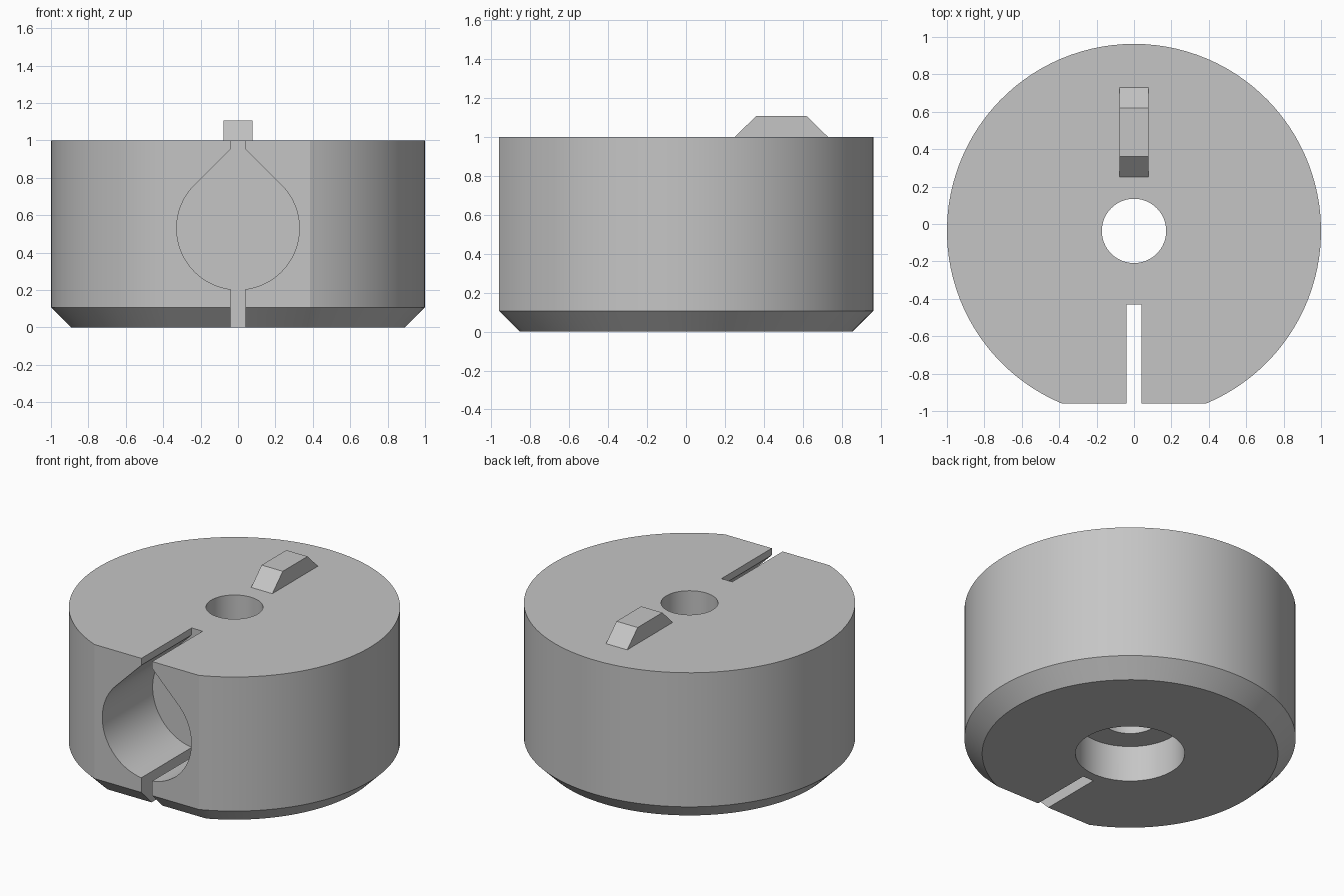
import bpy, bmesh, math

if "Cube" in bpy.data.objects:
    bpy.data.objects.remove(bpy.data.objects["Cube"])

CY = -0.037          # axis of the drum
ARC = 96

grey = bpy.data.materials.new("light grey")
grey.diffuse_color = (0.56, 0.56, 0.56, 1)
grey.use_nodes = True
grey.node_tree.nodes["Principled BSDF"].inputs["Base Color"].default_value = grey.diffuse_color


def loft(name, rings):
    """Solid skinned through equally long rings of points, capped at both ends."""
    bm = bmesh.new()
    loops = [[bm.verts.new(p) for p in ring] for ring in rings]
    n = len(loops[0])
    for a, b in zip(loops, loops[1:]):
        for i in range(n):
            j = (i + 1) % n
            bm.faces.new((a[i], a[j], b[j], b[i]))
    bm.faces.new(loops[0][::-1])
    bm.faces.new(loops[-1])
    bmesh.ops.recalc_face_normals(bm, faces=bm.faces)
    me = bpy.data.meshes.new(name)
    bm.to_mesh(me)
    bm.free()
    me.materials.append(grey)
    ob = bpy.data.objects.new(name, me)
    bpy.context.collection.objects.link(ob)
    return ob


def flatted_disc(r, flat, z):
    """Circle with its front cut off straight at distance flat from the axis."""
    half = math.acos(flat / r)
    a0, sweep = -math.pi / 2 + half, 2 * math.pi - 2 * half
    return [(r * math.cos(a0 + sweep * i / ARC),
             CY + r * math.sin(a0 + sweep * i / ARC), z) for i in range(ARC + 1)]


def circle(r, z, n=64):
    return [(r * math.cos(2 * math.pi * i / n),
             CY + r * math.sin(2 * math.pi * i / n), z) for i in range(n)]


# Drum with front flat and chamfered bottom edge
drum = loft("drum", [flatted_disc(0.893, 0.816, 0),
                     flatted_disc(1.0, 0.923, 0.107),
                     flatted_disc(1.0, 0.923, 1.0)])

# Centre hole and wider recess underneath
bore = loft("bore_cutter", [circle(0.172, -0.1), circle(0.172, 1.1)])
recess = loft("recess_cutter", [circle(0.33, -0.1), circle(0.33, 0.24)])

# Teardrop pocket with narrow slots through top and bottom
R, ZC, S = 0.328, 0.53, 0.04
low = -math.pi / 2 + math.asin(S / R)
right = [(S, -0.1)]
for i in range(41):
    a = low + (math.pi / 4 - low) * i / 40
    right.append((R * math.cos(a), ZC + R * math.sin(a)))
right += [(S, ZC + R * math.sqrt(2) - S), (S, 1.1)]
profile = right + [(-x, z) for x, z in reversed(right)]
pocket = loft("pocket_cutter", [[(x, y, z) for x, z in profile] for y in (-1.2, -0.43)])

for cutter in (bore, recess, pocket):
    mod = drum.modifiers.new(cutter.name, 'BOOLEAN')
    mod.operation = 'DIFFERENCE'
    mod.solver = 'EXACT'
    mod.object = cutter

# Bake the cuts, then drop the cutters
bpy.context.view_layer.update()
dg = bpy.context.evaluated_depsgraph_get()
cut_mesh = bpy.data.meshes.new_from_object(drum.evaluated_get(dg))
drum.modifiers.clear()
drum.data = cut_mesh
for cutter in (bore, recess, pocket):
    bpy.data.objects.remove(cutter)

bpy.ops.object.select_all(action='DESELECT')
drum.select_set(True)
bpy.context.view_layer.objects.active = drum
bpy.ops.object.shade_smooth_by_angle(angle=math.radians(20))

# Raised key with sloped ends on the top face
side = [(0.25, 1.0), (0.73, 1.0), (0.62, 1.107), (0.36, 1.107)]
loft("locating_key", [[(x, y, z) for y, z in side] for x in (-0.078, 0.078)])
